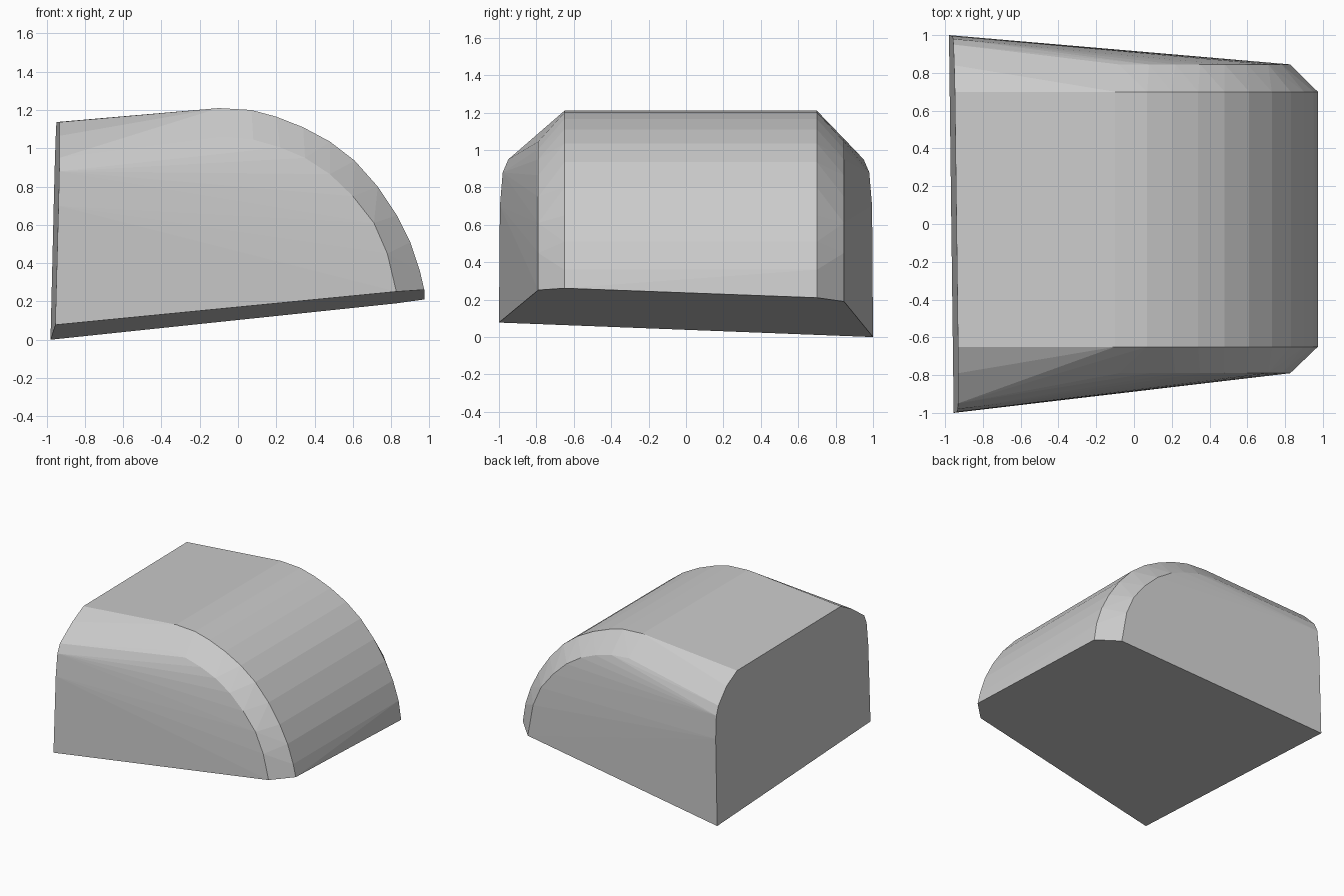
import bpy, bmesh

if "Cube" in bpy.data.objects:
    bpy.data.objects.remove(bpy.data.objects["Cube"])

# Body outline pieces
OUTER = [(-0.10, 1.21), (0.07, 1.20), (0.20, 1.165), (0.34, 1.11), (0.48, 1.035),
         (0.61, 0.935), (0.73, 0.80), (0.83, 0.65), (0.90, 0.51), (0.95, 0.36)]
INNER = [(-0.08, 1.06), (0.08, 1.045), (0.22, 1.005), (0.35, 0.95), (0.48, 0.865),
         (0.60, 0.75), (0.71, 0.61), (0.78, 0.45)]
# Rear rim: (distance in from the side, height)
RIM = [(0.30, 1.137), (0.16, 1.065), (0.05, 0.95), (0.02, 0.88), (0.005, 0.70)]


def base_z(x, y):
    """Height of the tilted underside."""
    return 0.0375 * (1 - y) + 0.102 * (x + 0.98)


def rear_x(y, z):
    """Slightly leaning rear plane."""
    return -0.967 - 0.0125 * y + 0.024 * z


points = []
for side, y_out, y_in in ((1, 0.70, 0.845), (-1, -0.65, -0.79)):
    # Rounded shoulder curves and their feet on the underside
    points += [(x, y_out, z) for x, z in OUTER]
    points += [(x, y_in, z) for x, z in INNER]
    points += [(0.973, y_out, base_z(0.973, y_out)), (0.827, y_in, base_z(0.827, y_in))]
    # Rear rim and rear lower corner
    for inset, z in RIM:
        y = side * (1 - inset) if side > 0 or inset < 0.1 else y_out + (0.30 - inset) * -1
        points.append((rear_x(y, z), y, z))
    x = rear_x(side, 0)
    points.append((x, side, base_z(x, side)))

# Shell wrapped around the curves
bm = bmesh.new()
verts = [bm.verts.new(p) for p in points]
hull = bmesh.ops.convex_hull(bm, input=verts)
loose = [v for v in bm.verts if not v.link_faces]
bmesh.ops.delete(bm, geom=loose, context='VERTS')
bmesh.ops.dissolve_limit(bm, angle_limit=0.01, verts=bm.verts[:], edges=bm.edges[:])
bmesh.ops.recalc_face_normals(bm, faces=bm.faces[:])

mesh = bpy.data.meshes.new("rounded_shell")
bm.to_mesh(mesh)
bm.free()
shell = bpy.data.objects.new("rounded_shell", mesh)
bpy.context.collection.objects.link(shell)

grey = bpy.data.materials.new("light grey")
grey.diffuse_color = (0.6, 0.6, 0.6, 1)
grey.use_nodes = True
grey.node_tree.nodes["Principled BSDF"].inputs["Base Color"].default_value = grey.diffuse_color
mesh.materials.append(grey)
